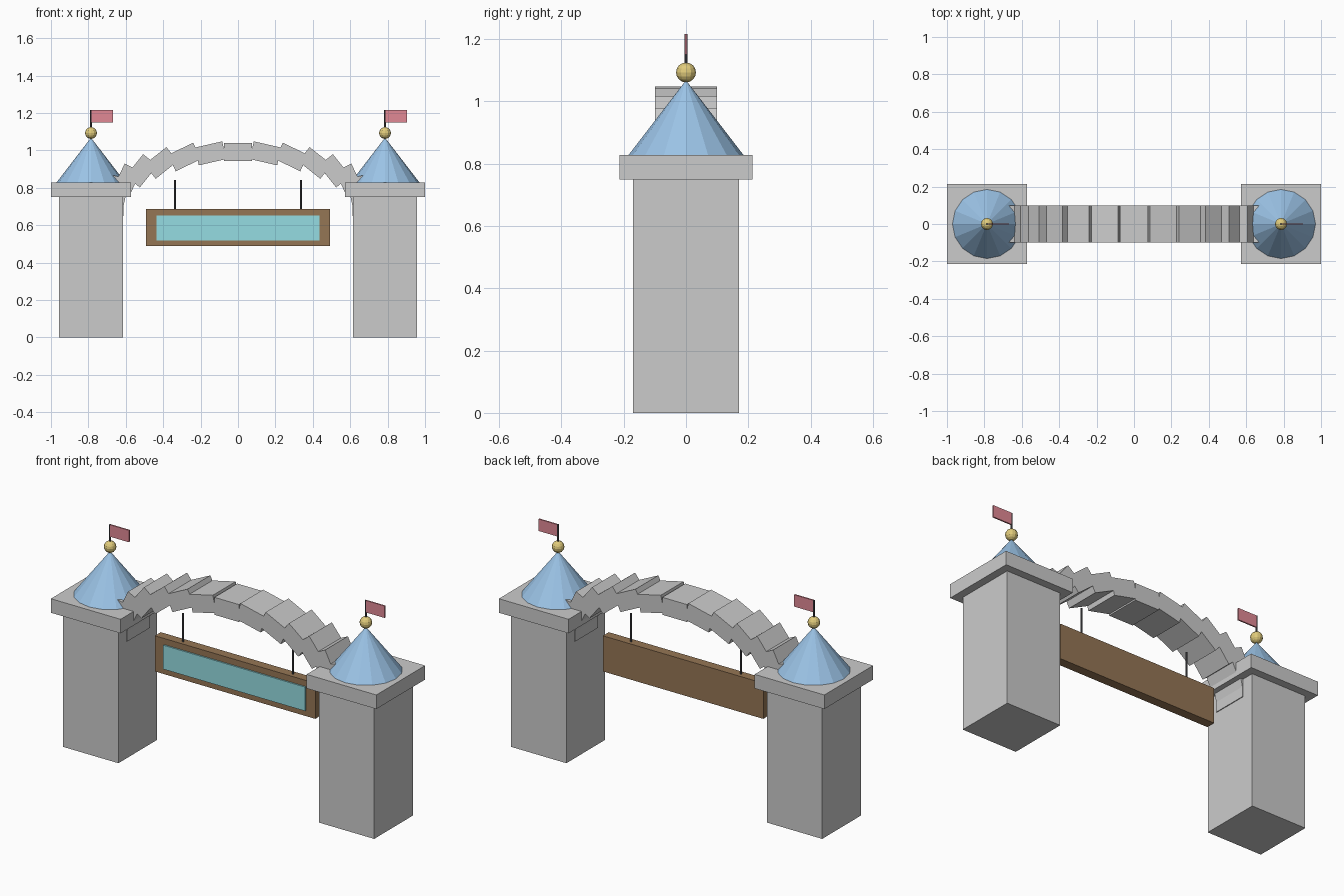
import bpy
from math import sin, cos, pi

if "Cube" in bpy.data.objects:
    bpy.data.objects.remove(bpy.data.objects["Cube"])


def material(name, rgb):
    m = bpy.data.materials.new(name)
    m.diffuse_color = (*rgb, 1)
    m.use_nodes = True
    m.node_tree.nodes["Principled BSDF"].inputs["Base Color"].default_value = m.diffuse_color
    return m


BLUE = material("roof_blue", (0.33, 0.55, 0.80))
GOLD = material("gold", (0.75, 0.60, 0.20))
RED = material("flag_red", (0.75, 0.25, 0.30))
WOOD = material("wood", (0.30, 0.18, 0.09))
TEAL = material("panel_teal", (0.30, 0.72, 0.76))
DARK = material("dark_metal", (0.08, 0.08, 0.09))


def finish(name, mat):
    ob = bpy.context.object
    ob.name = name
    if mat:
        ob.data.materials.append(mat)
    return ob


def box(name, x, y, z, mat=None):
    """Box from (min, max) ranges."""
    mid = [(r[0] + r[1]) / 2 for r in (x, y, z)]
    bpy.ops.mesh.primitive_cube_add(size=1, location=mid)
    ob = finish(name, mat)
    ob.scale = [r[1] - r[0] for r in (x, y, z)]
    return ob


def rod(name, x, z0, z1, mat):
    bpy.ops.mesh.primitive_cylinder_add(vertices=8, radius=0.005, depth=z1 - z0,
                                        location=(x, 0, (z0 + z1) / 2))
    return finish(name, mat)


# Towers with cap, roof, ball and flag
for side, cx in (("left", -0.786), ("right", 0.786)):
    box(side + "_pillar", (cx - 0.17, cx + 0.17), (-0.17, 0.17), (0, 0.75))
    box(side + "_cap", (cx - 0.214, cx + 0.214), (-0.214, 0.214), (0.75, 0.828))
    bpy.ops.mesh.primitive_cone_add(vertices=16, radius1=0.187, depth=0.243,
                                    location=(cx, 0, 0.825 + 0.1215))
    finish(side + "_roof", BLUE)
    bpy.ops.mesh.primitive_uv_sphere_add(segments=12, ring_count=8, radius=0.032,
                                         location=(cx, 0, 1.093))
    finish(side + "_ball", GOLD)
    rod(side + "_flag_pole", cx, 1.07, 1.216, DARK)
    box(side + "_flag", (cx + 0.003, cx + 0.118), (-0.004, 0.004), (1.15, 1.216), RED)

# Arch of stones along a flattened half ellipse, each turned by the arc angle
for i in range(15):
    t = (i - 7) * pi / 14
    bpy.ops.mesh.primitive_cube_add(size=1, rotation=(0, t, 0),
                                    location=(0.66 * sin(t), 0, 0.725 + 0.266 * cos(t)))
    finish(f"arch_stone_{i + 1}", None).scale = (0.15, 0.2, 0.097)

# Hanging sign
box("sign_board", (-0.493, 0.493), (-0.026, 0.026), (0.488, 0.686), WOOD)
box("sign_panel", (-0.436, 0.436), (-0.034, -0.018), (0.519, 0.652), TEAL)
for side, x in (("left", -0.337), ("right", 0.337)):
    rod(side + "_hanger", x, 0.68, 0.843, DARK)
